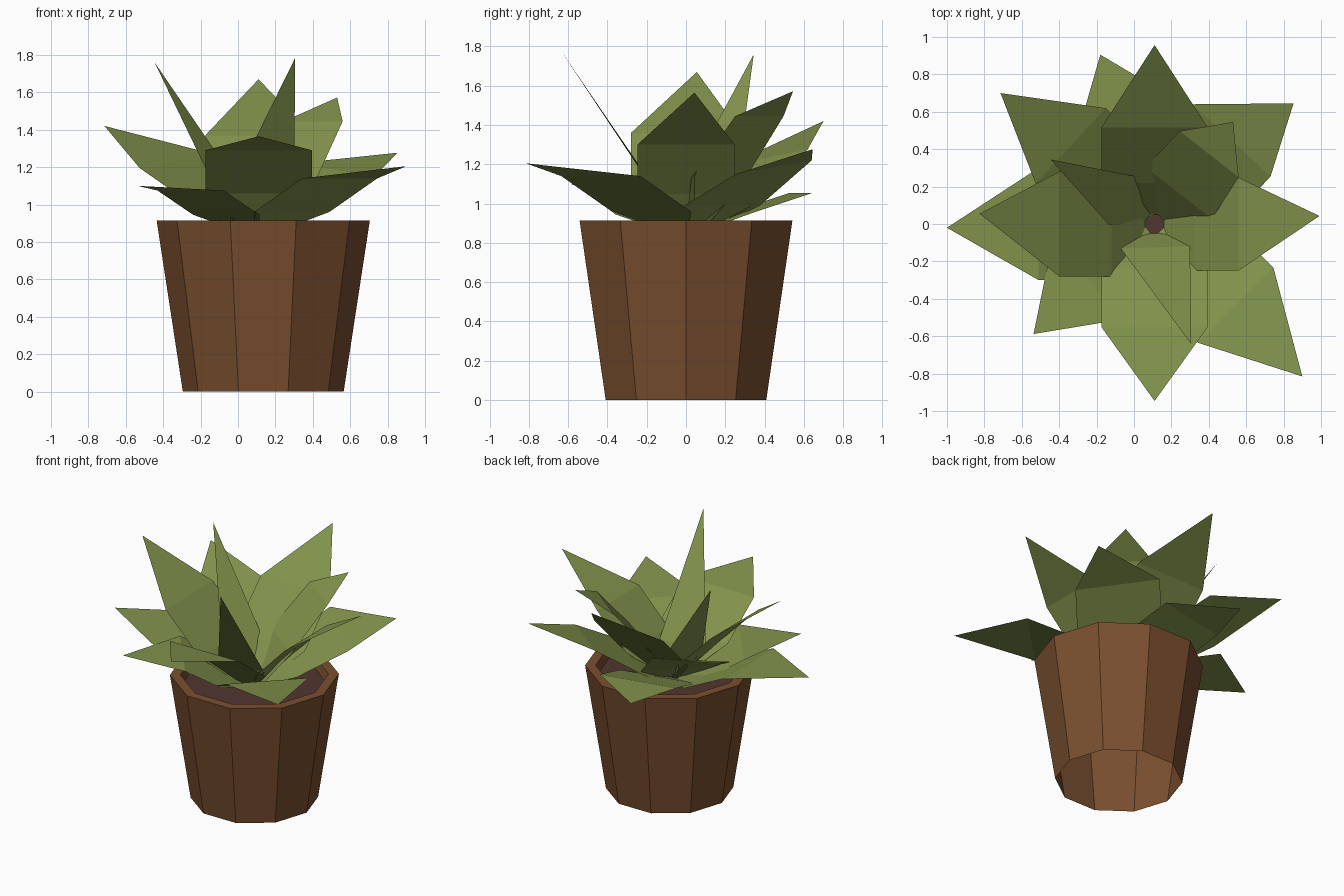
import bpy
from math import cos, sin, radians, pi

if "Cube" in bpy.data.objects:
    bpy.data.objects.remove(bpy.data.objects["Cube"])

def srgb(r, g, b):
    f = lambda c: c / 12.92 if c <= 0.04045 else ((c + 0.055) / 1.055) ** 2.4
    return (f(r / 255), f(g / 255), f(b / 255), 1)

def material(name, rgb):
    m = bpy.data.materials.new(name)
    m.diffuse_color = srgb(*rgb)
    m.use_nodes = True
    m.node_tree.nodes["Principled BSDF"].inputs["Base Color"].default_value = m.diffuse_color
    return m

GREEN = material("leaf_green", (130, 147, 76))
BROWN = material("pot_brown", (122, 79, 47))
DARK = material("soil_brown", (82, 54, 49))

def make(name, verts, faces, mat):
    me = bpy.data.meshes.new(name)
    me.from_pydata(verts, [], faces)
    me.materials.append(mat)
    ob = bpy.data.objects.new(name, me)
    bpy.context.collection.objects.link(ob)
    return ob

# Ten-sided pot shell, open underneath, with a flat rim and inner lip
N, PX = 10, 0.135
def ring(r, z):
    return [(PX + r * cos(2 * pi * i / N), r * sin(2 * pi * i / N), z) for i in range(N)]

profile = [(0.43, 0), (0.57, 0.915), (0.50, 0.915), (0.485, 0.85)]
verts = [v for r, z in profile for v in ring(r, z)]
faces = [(k * N + i, k * N + (i + 1) % N, (k + 1) * N + (i + 1) % N, (k + 1) * N + i)
         for k in range(len(profile) - 1) for i in range(N)]
make("pot", verts, faces, BROWN)

# Soil
make("soil", ring(0.487, 0.85), [tuple(range(N))], DARK)

# Leaves: flat strips from a narrow base through wide rows to a pointed tip
CX = 0.11
def leaf(name, az, rows, tip, roll=0):
    a = radians(az)
    d, left = (cos(a), sin(a)), (-sin(a), cos(a))
    vs = []
    for i, (r, z, w) in enumerate([(0.05, 0.85, 0.07)] + rows):
        tilt = roll if i == len(rows) else 0
        for s in (1, -1):
            vs.append((CX + d[0] * r + left[0] * w * s, d[1] * r + left[1] * w * s, z + tilt * s))
    n = len(vs)
    fs = [(k, k + 1, k + 3, k + 2) for k in range(0, n - 2, 2)]
    fs.append((n - 2, n - 1, n))
    make(name, vs + [tip], fs, GREEN)

# Large leaves: azimuth, middle (r, z), shoulder (r, z), half width, tip, roll
large = [
    ("front_leaf", -90, (0.24, 1.06), (0.55, 1.29), 0.285, (0.11, -0.946, 1.365), 0),
    ("right_leaf", 0, (0.21, 1.05), (0.45, 1.30), 0.248, (0.992, 0.043, 1.565), 0),
    ("back_leaf", 90, (0.22, 1.07), (0.515, 1.37), 0.285, (0.11, 0.957, 1.67), 0),
    ("left_leaf", 180, (0.23, 1.08), (0.51, 1.36), 0.28, (-0.826, 0.055, 1.67), 0),
    ("low_back_leaf", 102, (0.25, 0.94), (0.60, 1.055), 0.28, (-0.18, 0.905, 1.055), 0),
    ("low_back_right_leaf", 47.5, (0.25, 0.99), (0.607, 1.185), 0.285, (0.853, 0.645, 1.277), 0.035),
    ("low_front_right_leaf", -45, (0.25, 0.96), (0.613, 1.14), 0.285, (0.90, -0.815, 1.205), 0),
    ("low_front_left_leaf", 218.5, (0.22, 0.945), (0.464, 1.075), 0.285, (-0.537, -0.588, 1.10), 0),
    ("low_left_leaf", 180, (0.30, 0.94), (0.62, 1.095), 0.30, (-1.0, -0.02, 1.115), 0),
    ("low_back_left_leaf", 137, (0.25, 1.01), (0.613, 1.235), 0.275, (-0.714, 0.70, 1.42), -0.04),
]
for name, az, mid, sh, w, tip, roll in large:
    leaf(name, az, [(*mid, w), (*sh, w)], tip, roll)

# Inner upright leaves
leaf("inner_back_right_leaf", 52, [(0.21, 1.13, 0.225), (0.474, 1.445, 0.20)], (0.53, 0.545, 1.572))
leaf("inner_front_leaf", -88, [(0.125, 1.02, 0.185)], (0.306, -0.642, 1.785))
leaf("inner_back_left_leaf", 140, [(0.186, 1.06, 0.16)], (-0.446, 0.345, 1.76), 0.055)
